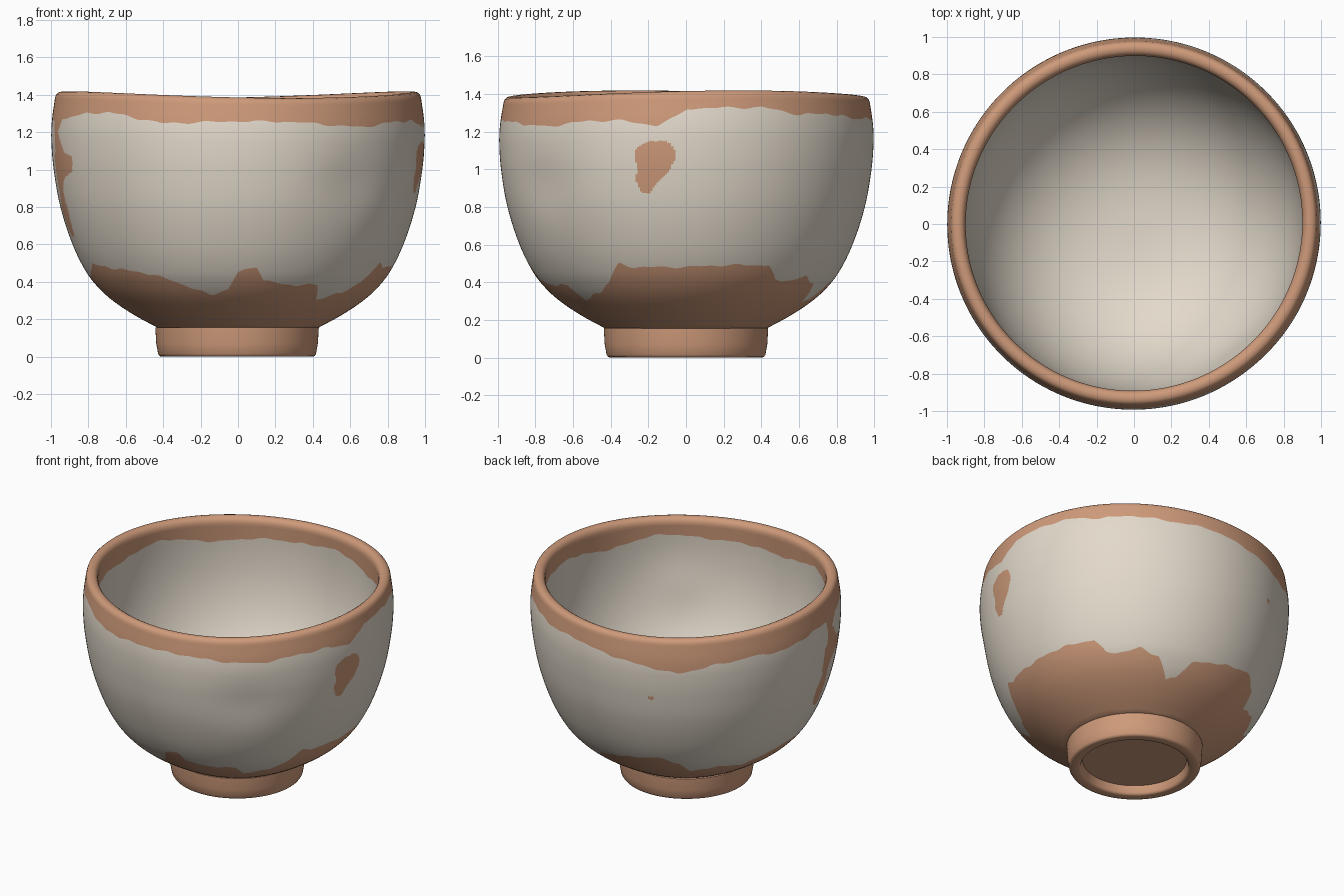
import bpy, math

if "Cube" in bpy.data.objects:
    bpy.data.objects.remove(bpy.data.objects["Cube"])

SEG = 540


def material(name, rgb):
    m = bpy.data.materials.new(name)
    m.diffuse_color = (*rgb, 1)
    m.use_nodes = True
    m.node_tree.nodes["Principled BSDF"].inputs["Base Color"].default_value = m.diffuse_color
    return m


clay = material("bare clay", (0.62, 0.325, 0.195))
glaze = material("off-white glaze", (0.77, 0.70, 0.60))


def lerp_table(table, x, col=1):
    if x <= table[0][0]:
        return table[0][col]
    for a, b in zip(table, table[1:]):
        if x <= b[0]:
            return a[col] + (b[col] - a[col]) * (x - a[0]) / (b[0] - a[0])
    return table[-1][col]


def smooth_table(t, x):
    # Hermite curve through (x, value) points
    n = len(t)
    i = max(k for k in range(n - 1) if k == 0 or t[k][0] <= x)

    def slope(k):
        a, b = t[max(k - 1, 0)], t[min(k + 1, n - 1)]
        return (b[1] - a[1]) / (b[0] - a[0])
    h = t[i + 1][0] - t[i][0]
    s = (x - t[i][0]) / h
    return ((2*s**3 - 3*s*s + 1) * t[i][1] + (s**3 - 2*s*s + s) * h * slope(i)
            + (3*s*s - 2*s**3) * t[i + 1][1] + (s**3 - s*s) * h * slope(i + 1))


# Outer wall: (height, radius)
OUTER = [(.155, .43), (.22, .55), (.29, .657), (.36, .738), (.45, .81), (.6, .885),
         (.8, .95), (1.0, .986), (1.15, .998), (1.25, .995), (1.36, .98)]
# Glaze edges: (degrees, height)
LOW = [(0, .48), (14, .49), (32, .49), (37, .41), (46, .41), (53, .43), (62, .39), (68, .29),
       (73, .31), (79, .39), (88, .42), (112, .48), (122, .43), (127, .34), (140, .38), (155, .35),
       (170, .42), (182, .44), (192, .43), (201, .50), (204, .49), (231, .45), (243, .41),
       (250, .37), (258, .33), (266, .36), (270, .45), (277, .485), (280, .41), (289, .385),
       (304, .385), (308, .305), (321, .345), (328, .40), (335, .50), (340, .48), (360, .48)]
HIGH = [(0, 1.31), (24, 1.315), (37, 1.28), (49, 1.29), (64, 1.27), (80, 1.28), (98, 1.24),
        (110, 1.21), (122, 1.17), (135, 1.22), (150, 1.24), (165, 1.22), (180, 1.25),
        (198, 1.25), (210, 1.28), (226, 1.30), (246, 1.25), (270, 1.27), (287, 1.27),
        (300, 1.25), (312, 1.235), (328, 1.26), (340, 1.255), (351, 1.225), (357, 1.27), (360, 1.31)]
# Bare patches: (height, start degrees, end degrees)
PATCHES = [
    [(.875, 346, 348.5), (.92, 344.5, 350.5), (.96, 344, 353), (1.0, 345, 355), (1.05, 344, 356.4),
     (1.1, 343.7, 356.4), (1.14, 347, 355), (1.15, 349, 353)],
    [(.64, 191, 194), (.70, 187, 195), (.78, 187, 196), (.88, 190, 195), (.95, 189, 198),
     (.99, 189, 206), (1.07, 189, 207), (1.09, 191, 201), (1.2, 191, 195.5), (1.28, 190, 200)],
    [(.955, 111.3, 112.3), (.963, 110.8, 112.8), (.975, 110.8, 112.8), (.982, 111.3, 112.3)]]


def ripple(d):
    a = math.radians(d)
    return .004 * math.sin(23 * a) + .003 * math.sin(41 * a + 1)


def low(d):
    return lerp_table(LOW, d) + ripple(d)


def high(d):
    return lerp_table(HIGH, d) + ripple(d + 40)


def inner_edge(d):
    a = math.radians(d)
    return 1.255 + .02 * math.sin(5 * a) + .012 * math.sin(9 * a + 2) + ripple(d)


FLOOR = .205


def inner_radius(z):
    if z > 1.2:
        return .905 - .005 * (z - 1.2) / .16
    u = (z - FLOOR) / (1.2 - FLOOR)
    return .905 * max(0, 1 - (1 - u) ** 2.3) ** .41


def outer_pt(z):
    return smooth_table(OUTER, z), z


# Rows of the bowl, from the base, over the rim, to the inside floor
RIM = [(.978, 1.372), (.972, 1.387), (.961, 1.397), (.945, 1.401), (.928, 1.399),
       (.914, 1.391), (.905, 1.378)]
N_LOW, N_MID, N_TOP, N_IN, N_FLOOR = 16, 110, 6, 6, 36
rows = []


def add_band(n, start, end, point):
    for i in range(n):
        rows.append(lambda d, s=i / n: point(start(d) + (end(d) - start(d)) * s))


add_band(N_LOW, lambda d: .155, low, outer_pt)
add_band(N_MID, low, high, outer_pt)
add_band(N_TOP, high, lambda d: 1.36, outer_pt)
rows.append(lambda d: outer_pt(1.36))
rows += [lambda d, p=p: p for p in RIM]
add_band(N_IN, lambda d: 1.36, inner_edge, lambda z: (inner_radius(z), z))
for i in range(N_FLOOR):
    s = (1 - i / N_FLOOR) ** 2
    rows.append(lambda d, s=s: (inner_radius(FLOOR + (inner_edge(d) - FLOOR) * s),
                                FLOOR + (inner_edge(d) - FLOOR) * s))
FLOOR_START = len(rows) - N_FLOOR


def lathe(name, rows, seg, shape, mat_rule):
    verts, faces, mats = [], [], []
    for row in rows:
        for j in range(seg):
            d = 360 * j / seg
            verts.append(shape(d, *row(d)))
    for i in range(len(rows) - 1):
        for j in range(seg):
            k = (j + 1) % seg
            f = (i*seg + j, i*seg + k, (i + 1)*seg + k, (i + 1)*seg + j)
            faces.append(f)
            z = sum(verts[v][2] for v in f) / 4
            mats.append(mat_rule(i, 360 * (j + .5) / seg, z))
    # close both ends with fans
    for i, flip in ((0, True), (len(rows) - 1, False)):
        ring = verts[i*seg:(i + 1)*seg]
        c = len(verts)
        verts.append(tuple(sum(p[a] for p in ring) / seg for a in range(3)))
        for j in range(seg):
            a, b = i*seg + j, i*seg + (j + 1) % seg
            faces.append((c, b, a) if flip else (c, a, b))
            mats.append(mat_rule(i, 0, ring[0][2]))
    me = bpy.data.meshes.new(name)
    me.from_pydata(verts, [], faces)
    me.materials.append(clay)
    me.materials.append(glaze)
    me.polygons.foreach_set("material_index", mats)
    me.update()
    ob = bpy.data.objects.new(name, me)
    bpy.context.collection.objects.link(ob)
    bpy.context.view_layer.objects.active = ob
    ob.select_set(True)
    bpy.ops.object.shade_smooth_by_angle(angle=math.radians(40))
    ob.select_set(False)
    return ob


def bowl_shape(d, r, z):
    # hand-thrown wobble: slightly oval, wavy rim and a shallow thumb dent
    a = math.radians(d)
    h = (z / 1.4) ** 3
    r -= .014 * math.exp(-((d - 308) / 13) ** 2 - ((z - .92) / .17) ** 2)
    r *= 1 + h * (.005 * math.cos(2 * a - .9) - .003)
    return (r * math.cos(a), r * math.sin(a) + .004 * h,
            z + .018 * h * math.cos(2 * a - .6))


def bowl_colour(i, d, z):
    if i >= FLOOR_START:
        return 1
    if N_LOW <= i < N_LOW + N_MID:
        for p in PATCHES:
            if p[0][0] <= z <= p[-1][0] and lerp_table(p, z) < d < lerp_table(p, z, 2):
                return 0
        return 1
    return 0


lathe("bowl", rows, SEG, bowl_shape, bowl_colour)

# Foot ring with a shallow recess underneath
FOOT = [(.335, .06), (.345, .015), (.352, .004), (.362, 0), (.405, 0), (.415, .004),
        (.422, .015), (.432, .07), (.437, .155), (.425, .158)]
lathe("foot_ring", [lambda d, p=p: p for p in FOOT], 128,
      lambda d, r, z: (r * math.cos(math.radians(d)) - .005, r * math.sin(math.radians(d)), z),
      lambda i, d, z: 0)
